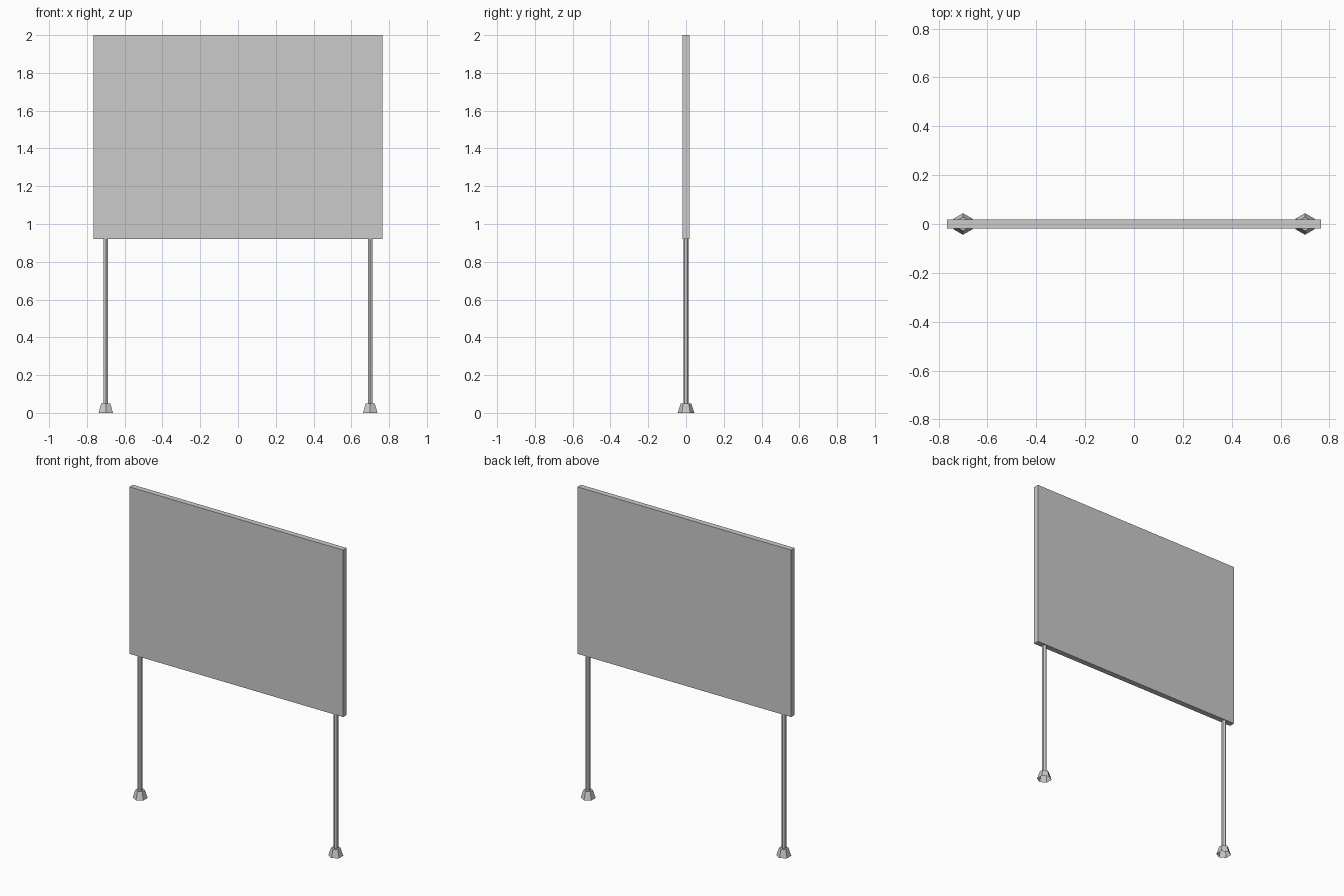
import bpy

if "Cube" in bpy.data.objects:
    bpy.data.objects.remove(bpy.data.objects["Cube"])


def hex_part(name, r_bottom, r_top, x, z0, z1, fill):
    # six-sided cone with corners on the y axis
    bpy.ops.mesh.primitive_cone_add(
        vertices=6, radius1=r_bottom, radius2=r_top, depth=z1 - z0,
        end_fill_type=fill, location=(x, 0, (z0 + z1) / 2))
    obj = bpy.context.object
    obj.name = name
    return obj


# board panel
bpy.ops.mesh.primitive_cube_add(size=1, location=(0, 0, 1.46))
board = bpy.context.object
board.name = "board_panel"
board.scale = (1.53, 0.036, 1.08)
bpy.ops.object.transform_apply(location=False, rotation=False, scale=True)

for side, x in (("left", -0.7), ("right", 0.7)):
    # slim post from the foot up to the board
    hex_part(side + "_post", 0.0145, 0.0145, x, 0.045, 0.925, 'NOTHING')

    # flared foot, hollow underneath
    foot = hex_part(side + "_foot", 0.044, 0.028, x, 0.0, 0.05, 'NGON')
    mesh = foot.data
    import bmesh
    bm = bmesh.new()
    bm.from_mesh(mesh)
    bottom = [f for f in bm.faces if f.normal.z < -0.9]
    bmesh.ops.delete(bm, geom=bottom, context='FACES_ONLY')
    bm.to_mesh(mesh)
    bm.free()
